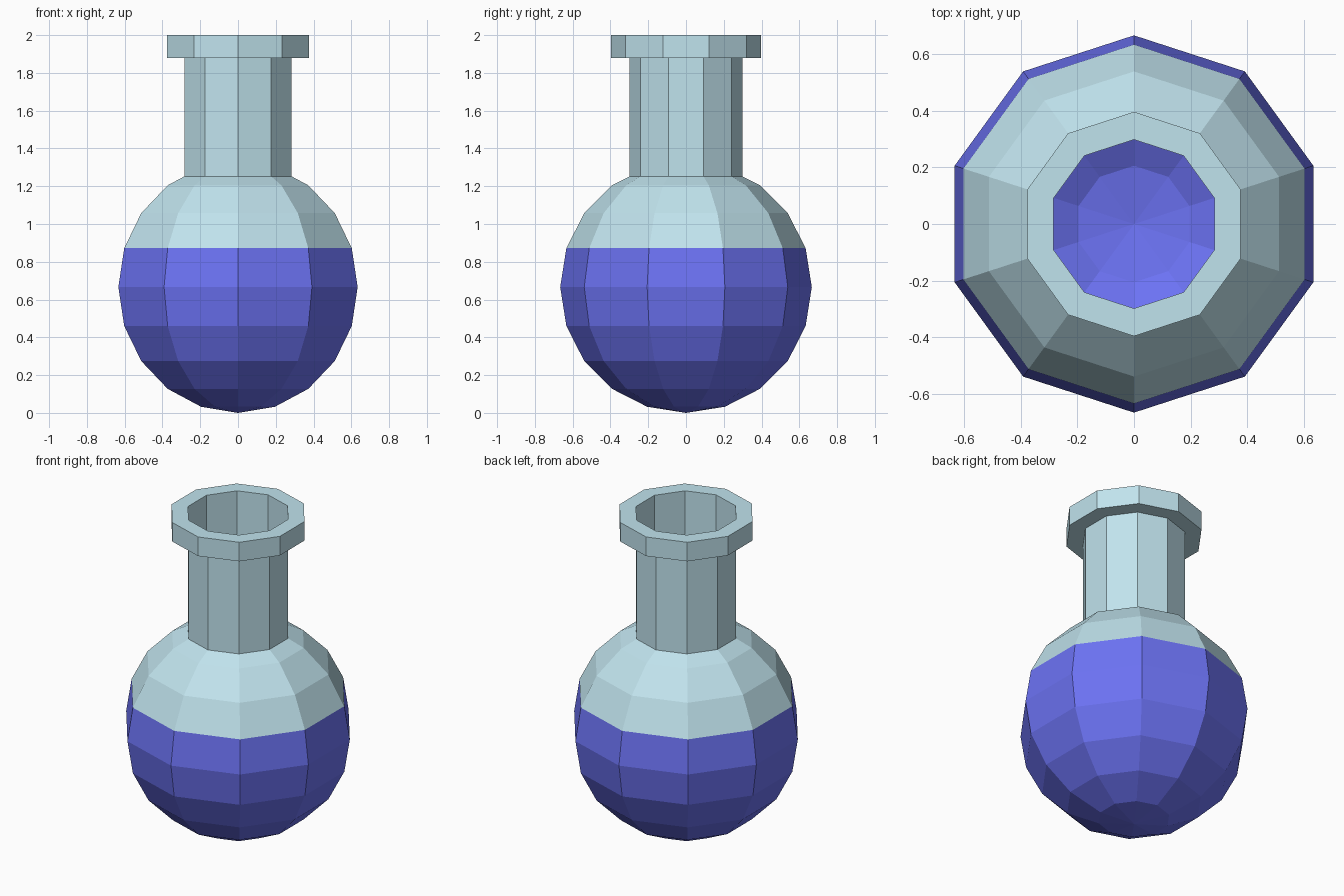
import bpy, bmesh, math

if "Cube" in bpy.data.objects:
    bpy.data.objects.remove(bpy.data.objects["Cube"])

SIDES = 10
R = 0.666      # bulb radius
CZ = 0.666     # bulb centre height
NECK_R = 0.298


def material(name, color):
    m = bpy.data.materials.new(name)
    m.diffuse_color = color
    m.use_nodes = True
    m.node_tree.nodes["Principled BSDF"].inputs["Base Color"].default_value = m.diffuse_color
    return m


def lathe(name, profile, mat):
    """Revolve (radius, z) points, listed bottom to top on the outside, into a flat-faced part."""
    bm = bmesh.new()
    rings = []
    for r, z in profile:
        if r < 1e-5:
            rings.append([bm.verts.new((0, 0, z))] * SIDES)
            continue
        ring = []
        for i in range(SIDES):
            a = math.pi / 2 + 2 * math.pi * i / SIDES
            ring.append(bm.verts.new((r * math.cos(a), r * math.sin(a), z)))
        rings.append(ring)
    for low, high in zip(rings, rings[1:]):
        for i in range(SIDES):
            j = (i + 1) % SIDES
            corners = list(dict.fromkeys((low[i], low[j], high[j], high[i])))
            bm.faces.new(corners)
    bmesh.ops.remove_doubles(bm, verts=bm.verts, dist=1e-5)
    mesh = bpy.data.meshes.new(name)
    bm.to_mesh(mesh)
    bm.free()
    mesh.materials.append(mat)
    obj = bpy.data.objects.new(name, mesh)
    bpy.context.collection.objects.link(obj)
    return obj


def bulb_point(step):
    a = math.radians(18 * step)
    return (R * math.sin(a), CZ - R * math.cos(a))


glass = material("glass", (0.53, 0.77, 0.85, 1))
liquid = material("liquid", (0.15, 0.17, 0.90, 1))

# Height where the neck cuts the top band of the bulb
(r8, z8), (r9, z9) = bulb_point(8), bulb_point(9)
neck_z = z8 + (z9 - z8) * (r8 - NECK_R) / (r8 - r9)

# Filled lower bulb
lathe("liquid_bulb", [bulb_point(s) for s in range(7)], liquid)

# Clear shoulder, open at the neck
lathe("glass_shoulder", [bulb_point(s) for s in (6, 7, 8)] + [(NECK_R, neck_z)], glass)

# Neck tube
lathe("neck", [(NECK_R, neck_z), (NECK_R, 1.88)], glass)

# Lip ring: underside, outer wall, top, inner wall
lathe("lip", [(NECK_R, 1.88), (0.396, 1.88), (0.396, 2.0),
              (NECK_R, 2.0), (NECK_R, 1.88)], glass)
